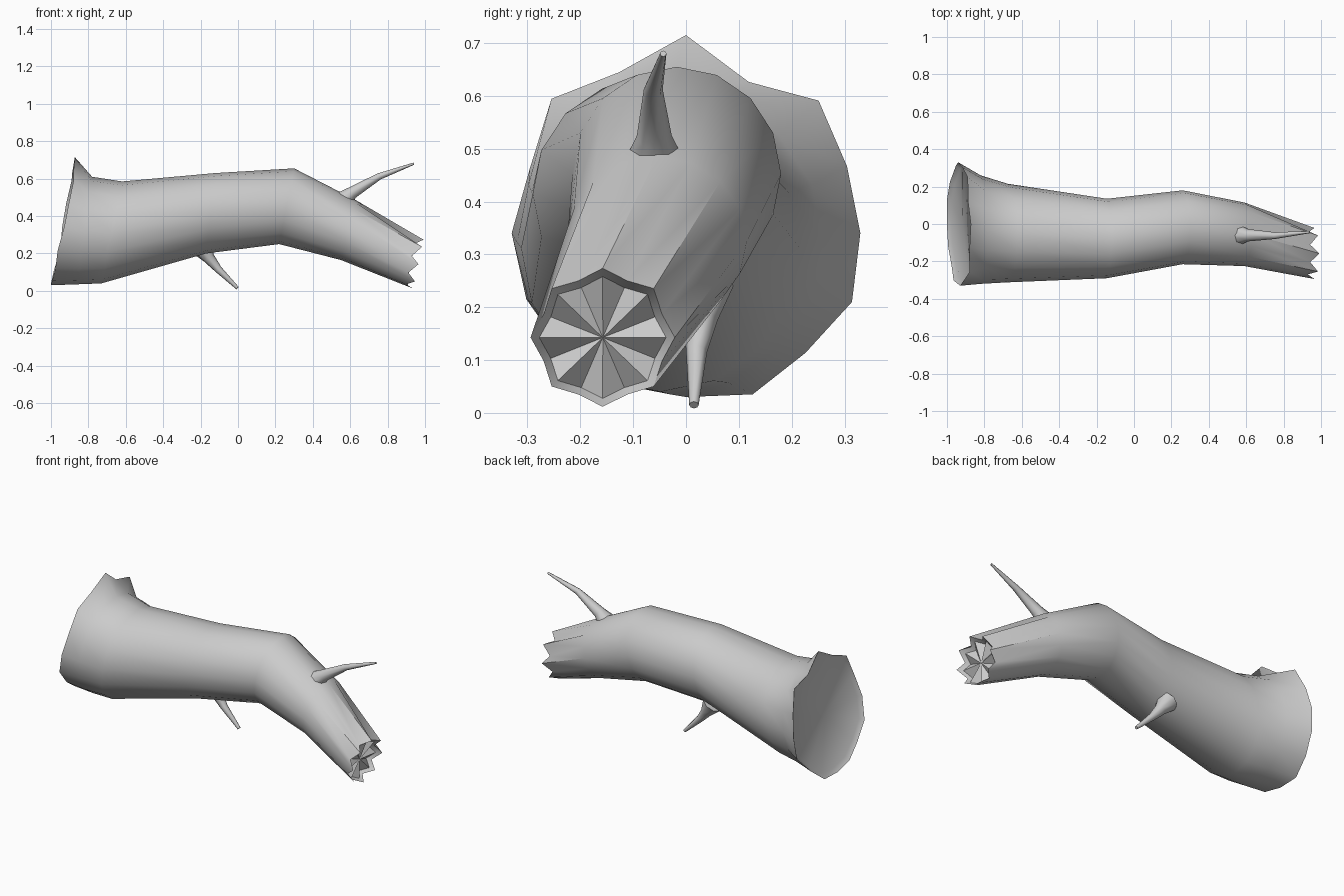
import bpy, bmesh, math, random
from mathutils import Vector

random.seed(4)
cube = bpy.data.objects.get("Cube")
if cube:
    bpy.data.objects.remove(cube)

grey = bpy.data.materials.new("grey_bark")
grey.use_nodes = True
colour = (0.6, 0.6, 0.6, 1)
grey.diffuse_color = colour
grey.node_tree.nodes["Principled BSDF"].inputs["Base Color"].default_value = colour


def loft(name, rings, sharp=50):
    """Skin a list of equal rings and close both ends."""
    bm = bmesh.new()
    rows = [[bm.verts.new(p) for p in ring] for ring in rings]
    n = len(rows[0])
    for a, b in zip(rows, rows[1:]):
        for i in range(n):
            j = (i + 1) % n
            bm.faces.new((a[i], a[j], b[j], b[i]))
    for row in (rows[0], rows[-1]):
        centre = bm.verts.new(sum((v.co for v in row), Vector()) / n)
        for i in range(n):
            bm.faces.new((row[i], row[(i + 1) % n], centre))
    bmesh.ops.recalc_face_normals(bm, faces=bm.faces)
    mesh = bpy.data.meshes.new(name)
    bm.to_mesh(mesh)
    bm.free()
    mesh.materials.append(grey)
    obj = bpy.data.objects.new(name, mesh)
    bpy.context.collection.objects.link(obj)
    bpy.ops.object.select_all(action="DESELECT")
    obj.select_set(True)
    bpy.context.view_layer.objects.active = obj
    bpy.ops.object.shade_smooth_by_angle(angle=math.radians(sharp))
    return obj


SIDES = 16
ANGLES = [2 * math.pi * i / SIDES for i in range(SIDES)]


def section(top, bottom, right, left):
    """Tilted oval through a top and bottom (x, z) and two y limits."""
    t, b = Vector((top[0], 0, top[1])), Vector((bottom[0], 0, bottom[1]))
    mid, up = (t + b) / 2, (t - b) / 2
    mid.y = (right + left) / 2
    side = Vector((0, (left - right) / 2, 0))
    return [mid + side * math.cos(a) + up * math.sin(a) for a in ANGLES]


def shrink(ring, scale, shift):
    mid = sum(ring, Vector()) / len(ring)
    return [mid + (p - mid) * scale + Vector((shift, 0, 0)) for p in ring]


# Flared ragged rim of the thick end
radii = [.33, .33, .355, .31, .375, .33, .36, .32,
         .33, .327, .31, .31, .31, .33, .32, .34]
thick_rim = []
for a, r in zip(ANGLES, radii):
    z = r * math.sin(a)
    thick_rim.append(Vector((-0.935 + 0.19 * z + random.uniform(-.01, .01),
                             r * math.cos(a), 0.34 + z)))

# Splintered rim of the thin end
thin_rim = []
for i, p in enumerate(section((0.97, 0.265), (0.92, 0.02), -0.285, -0.03)):
    mid = Vector((0.945, -0.155, 0.14))
    q = mid + (p - mid) * (1.07 if i % 2 == 0 else 0.95)
    q.x += 0.02 if i % 2 == 0 else -0.025
    thin_rim.append(q)

# Trunk with recessed end faces
trunk = [
    shrink(thick_rim, 0.93, 0.02),
    thick_rim,
    section((-0.78, 0.61), (-0.86, 0.035), -0.32, 0.26),
    section((-0.62, 0.585), (-0.73, 0.04), -0.312, 0.215),
    section((-0.12, 0.63), (-0.17, 0.2), -0.29, 0.135),
    section((0.3, 0.655), (0.22, 0.25), -0.215, 0.18),
    section((0.63, 0.485), (0.55, 0.165), -0.225, 0.115),
    thin_rim,
    shrink(thin_rim, 0.88, -0.03),
]
loft("log_trunk", trunk)


def twig(name, path, sides=8):
    """Tapered twig along (x, y, z, radius) points."""
    points = [Vector(p[:3]) for p in path]
    rings = []
    for i, p in enumerate(points):
        d = points[min(i + 1, len(points) - 1)] - points[max(i - 1, 0)]
        turn = d.to_track_quat("Z", "Y")
        rings.append([p + turn @ Vector((math.cos(a), math.sin(a), 0)) * path[i][3]
                      for a in (2 * math.pi * k / sides for k in range(sides))])
    loft(name, rings, 70)


twig("upper_twig", [(0.54, -0.06, 0.46, .065), (0.61, -0.06, 0.525, .033),
                    (0.755, -0.062, 0.612, .018), (0.94, -0.043, 0.68, .006)])
twig("lower_twig", [(-0.2, 0.03, 0.24, .06), (-0.155, 0.028, 0.175, .032),
                    (-0.105, 0.02, 0.115, .02), (-0.003, 0.015, 0.015, .009)])
